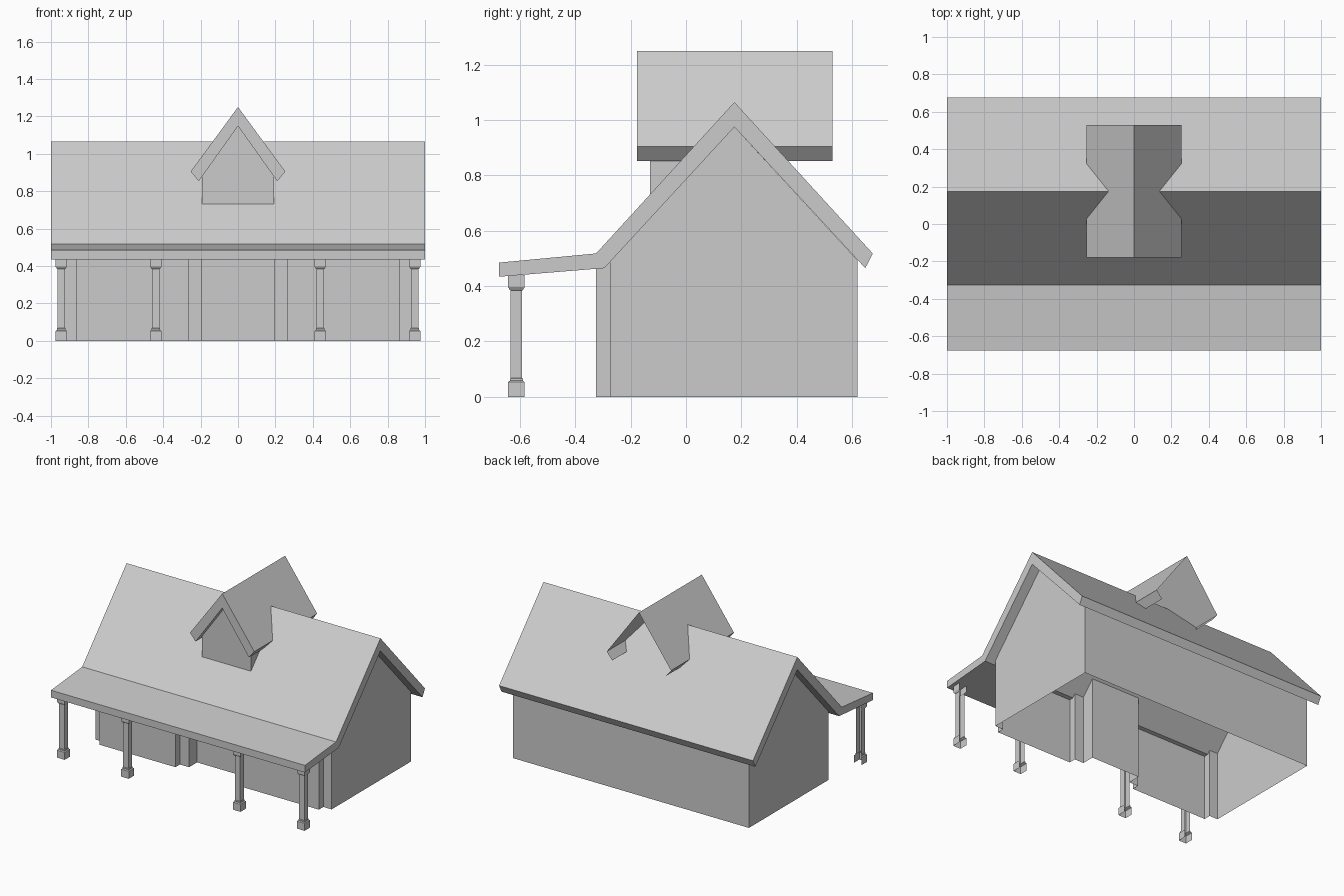
import bpy, bmesh

if "Cube" in bpy.data.objects:
    bpy.data.objects.remove(bpy.data.objects["Cube"])


def mesh_object(name, faces):
    """Make one object from a list of faces, each a list of 3D points."""
    bm = bmesh.new()
    for f in faces:
        bm.faces.new([bm.verts.new(p) for p in f])
    bmesh.ops.remove_doubles(bm, verts=bm.verts, dist=0.0005)
    bmesh.ops.recalc_face_normals(bm, faces=bm.faces)
    me = bpy.data.meshes.new(name)
    bm.to_mesh(me)
    bm.free()
    ob = bpy.data.objects.new(name, me)
    bpy.context.collection.objects.link(ob)
    return ob


def strip(a, b):
    """Quads joining two matching open chains of points."""
    return [[a[i], a[i + 1], b[i + 1], b[i]] for i in range(len(a) - 1)]


# Main roof with porch extension: a (y, z) section swept along x
top = [(-0.675, 0.485), (-0.325, 0.518), (0.175, 1.065), (0.675, 0.518)]
under = [(-0.675, 0.434), (-0.295, 0.465), (0.175, 0.975), (0.648, 0.465)]
loop = top + under[::-1]
ring = loop + loop[:1]
faces = strip([(-1, y, z) for y, z in ring], [(1, y, z) for y, z in ring])
for x in (-1, 1):
    faces += strip([(x, y, z) for y, z in top], [(x, y, z) for y, z in under])
mesh_object("main_roof", faces)


def underside(y):
    """Height of the roof underside at y."""
    if y < -0.295:
        return 0.434 + 0.031 * (y + 0.675) / 0.38
    return 0.975 - 1.082 * abs(y - 0.175)


# House walls: stepped front plan, mirrored, open underneath
F, M, D, B, W = -0.325, -0.275, -0.185, 0.62, 0.93
half = [(W, M), (0.865, M), (0.865, F), (0.265, F),
        (0.265, M), (0.193, M), (0.193, D)]
plan = half + [(-x, y) for x, y in half[::-1]]
faces = strip([(x, y, 0) for x, y in plan],
              [(x, y, underside(y)) for x, y in plan])
faces.append([(-W, B, 0), (W, B, 0), (W, B, underside(B)), (-W, B, underside(B))])
for x in (-W, W):
    faces.append([(x, M, 0), (x, B, 0), (x, B, underside(B)),
                  (x, 0.175, 0.975), (x, M, underside(M))])
mesh_object("house_walls", faces)

# Dormer roof: front rim and underside, open at the hidden back end
outer = [(-0.21, 0.853), (-0.253, 0.905), (0, 1.25), (0.253, 0.905), (0.21, 0.853)]
inner = [(-0.21, 0.853), (0, 1.148), (0.21, 0.853)]


def at(chain, y):
    return [(x, y, z) for x, z in chain]


faces = strip(at(outer, -0.178), at(outer, 0.53))
faces += strip(at(inner, -0.178), at(inner, 0.0))
for s in (-1, 1):
    faces.append(at([(s * 0.21, 0.853), (s * 0.253, 0.905), (0, 1.25), (0, 1.148)], -0.178))
mesh_object("dormer_roof", faces)

# Dormer walls: gable front and triangular cheeks down to the roof
w, y0, zb, zt = 0.193, -0.13, 0.731, 0.877
faces = [at([(-w, zb), (w, zb), (w, zt), (0, 1.148), (-w, zt)], y0)]
for x in (-w, w):
    faces.append([(x, y0, zb), (x, y0, zt), (x, 0.005, zt)])
mesh_object("dormer_walls", faces)

# Porch columns: square stacked sections, open at the back against the house
section = [(0.03, 0), (0.03, 0.053), (0.0235, 0.058), (0.0235, 0.066), (0.0205, 0.068),
           (0.0205, 0.384), (0.0235, 0.386), (0.03, 0.396), (0.03, 0.44)]
for n, cx in enumerate((-0.945, -0.44, 0.44, 0.945)):
    rows = [[(cx + sx * r, -0.613 + sy * r, z)
             for sx, sy in ((-1, 1), (-1, -1), (1, -1), (1, 1))] for r, z in section]
    faces = [q for a, b in zip(rows, rows[1:]) for q in strip(a, b)]
    mesh_object(f"porch_column_{n + 1}", faces)
